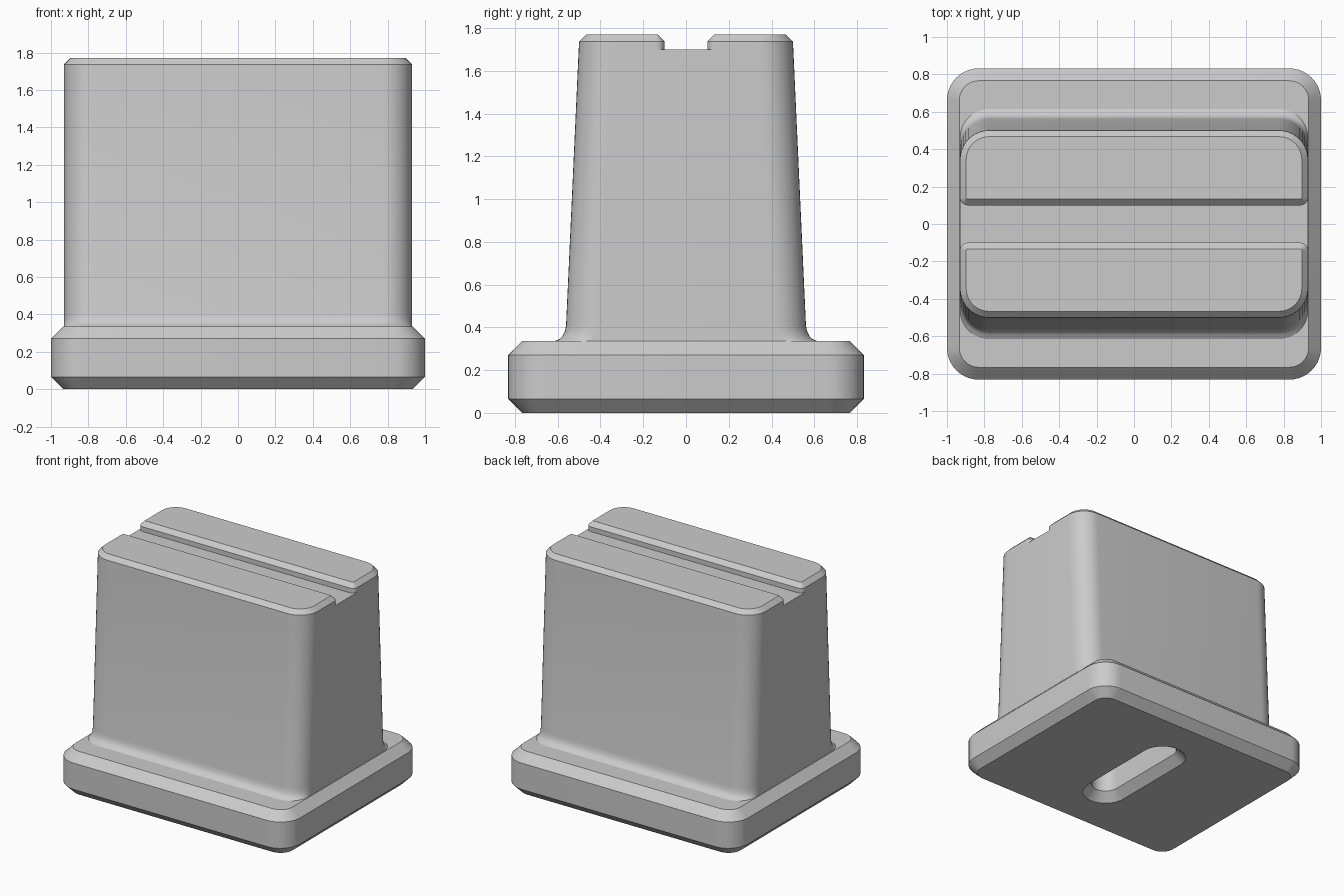
import bpy, bmesh, math

cube = bpy.data.objects.get("Cube")
if cube:
    bpy.data.objects.remove(cube, do_unlink=True)

grey = bpy.data.materials.new("light_grey")
grey.use_nodes = True
colour = (0.6, 0.6, 0.6, 1)
grey.diffuse_color = colour
grey.node_tree.nodes["Principled BSDF"].inputs["Base Color"].default_value = colour


def outline(x, y0, y1, r_back, r_front, seg=10):
    """Rounded rectangle, counter-clockwise, with separate front and back radii."""
    corners = [(x - r_back, y1 - r_back, r_back, 0), (r_back - x, y1 - r_back, r_back, 1),
               (r_front - x, y0 + r_front, r_front, 2), (x - r_front, y0 + r_front, r_front, 3)]
    return [(cx + r * math.cos(a), cy + r * math.sin(a))
            for cx, cy, r, q in corners
            for a in [(q + i / seg) * math.pi / 2 for i in range(seg + 1)]]


def loft(name, sections, bottom=True):
    """Skin a stack of (height, outline) sections and cap the ends."""
    bm = bmesh.new()
    rings = [[bm.verts.new((x, y, z)) for x, y in pts] for z, pts in sections]
    for low, high in zip(rings, rings[1:]):
        for i in range(len(low)):
            j = (i + 1) % len(low)
            bm.faces.new((low[i], low[j], high[j], high[i]))
    bm.faces.new(rings[-1])
    if bottom:
        bm.faces.new(rings[0][::-1])
    bmesh.ops.remove_doubles(bm, verts=bm.verts, dist=1e-5)
    mesh = bpy.data.meshes.new(name)
    bm.to_mesh(mesh)
    bm.free()
    mesh.materials.append(grey)
    obj = bpy.data.objects.new(name, mesh)
    bpy.context.collection.objects.link(obj)
    return obj


def select_only(obj):
    bpy.ops.object.select_all(action="DESELECT")
    obj.select_set(True)
    bpy.context.view_layer.objects.active = obj


def inset_box(x, y, r, c):
    return outline(x - c, c - y, y - c, r - c, r - c)


# Chamfered base plate
C = 0.066
base = loft("base_plate", [(z, inset_box(1.0, 0.832, 0.17, c)) for z, c in
                           ((0, C), (C, 0), (0.336 - C, 0), (0.336, C))])

# Countersunk slot in the underside
slot = loft("slot_cutter", [(z, inset_box(0.17, 0.5, 0.17, c)) for z, c in
                            ((-0.02, -0.02), (C, C), (0.27, C))])
slot.hide_render = True
cut = base.modifiers.new("slot", "BOOLEAN")
cut.operation = "DIFFERENCE"
cut.solver = "EXACT"
cut.object = slot
select_only(base)
bpy.ops.object.modifier_apply(modifier=cut.name)
bpy.data.objects.remove(slot, do_unlink=True)

# Tapered body, flared where its front and back meet the base
X, R = 0.93, 0.155
profile = [(0.325, 0.63), (0.336, 0.615), (0.345, 0.592), (0.36, 0.577),
           (0.38, 0.567), (0.41, 0.561), (1.70, 0.502)]
body = loft("body", [(z, outline(X, -d, d, R, R)) for z, d in profile])

# Two chamfered top pads on either side of the groove
B = 0.033
pads = []
for name, side in (("back_pad", 1), ("front_pad", -1)):
    sections = []
    for z, c, d in ((1.70, 0, 0.502), (1.77 - B, 0, 0.5), (1.77, B, 0.5)):
        near, far = 0.1 + c, d - c
        r_in, r_out = 0.04 - c, R - c
        if side > 0:
            sections.append((z, outline(X - c, near, far, r_out, r_in)))
        else:
            sections.append((z, outline(X - c, -far, -near, r_in, r_out)))
    pads.append(loft(name, sections, bottom=False))

for obj in [base, body] + pads:
    select_only(obj)
    bpy.ops.object.shade_smooth_by_angle(angle=math.radians(30))
